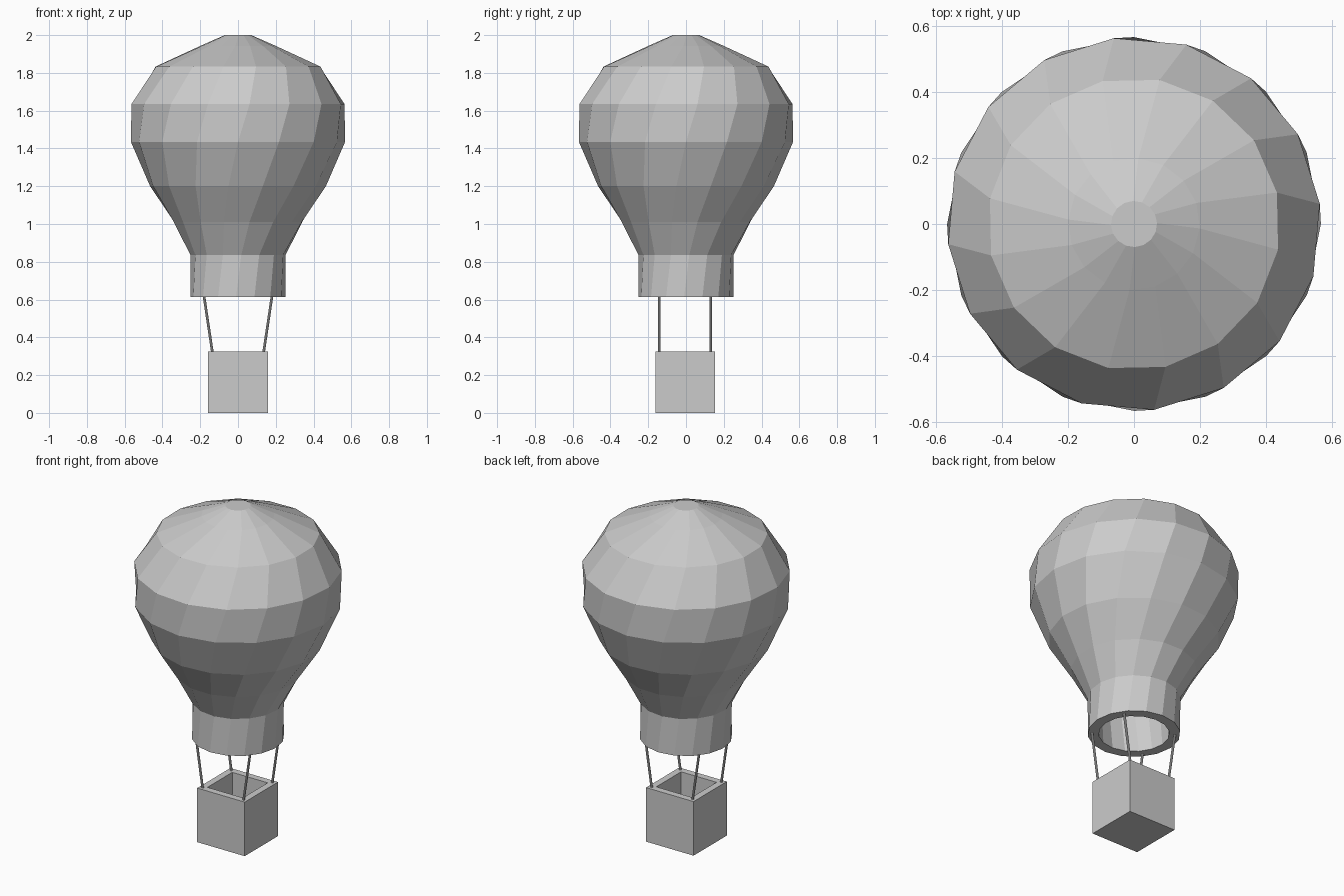
import bpy, bmesh
from math import radians, cos, sin
from mathutils import Vector

if "Cube" in bpy.data.objects:
    bpy.data.objects.remove(bpy.data.objects["Cube"])

SIDES = 16
TWIST = 6.2  # degrees of twist between neighbouring rings


def make_object(name, bm):
    bmesh.ops.recalc_face_normals(bm, faces=bm.faces)
    mesh = bpy.data.meshes.new(name)
    bm.to_mesh(mesh)
    bm.free()
    obj = bpy.data.objects.new(name, mesh)
    bpy.context.collection.objects.link(obj)
    return obj


def thicken(obj, thickness):
    mod = obj.modifiers.new("wall", "SOLIDIFY")
    mod.thickness = thickness
    mod.offset = -1
    mod.use_even_offset = True


# Envelope: twisted rings (radius, height) from mouth to crown, with wall thickness
profile = [(0.252, 0.613), (0.252, 0.835), (0.345, 1.01), (0.468, 1.20),
           (0.567, 1.435), (0.567, 1.635), (0.444, 1.833), (0.20, 1.943), (0.07, 2.0)]
bm = bmesh.new()
rings = []
for i, (r, z) in enumerate(profile):
    start = (i - 4) * TWIST
    angles = [radians(start + k * 360 / SIDES) for k in range(SIDES)]
    rings.append([bm.verts.new((r * cos(a), r * sin(a), z)) for a in angles])
for low, high in zip(rings, rings[1:]):
    for k in range(SIDES):
        n = (k + 1) % SIDES
        bm.faces.new((low[k], low[n], high[n], high[k]))
bm.faces.new(rings[-1])
# Outward normals so the wall grows inward
envelope = make_object("envelope", bm)
thicken(envelope, 0.058)

# Basket: open-topped box with thick walls
bm = bmesh.new()
bmesh.ops.create_cube(bm, size=1)
for v in bm.verts:
    v.co = (v.co.x * 0.315, v.co.y * 0.315 - 0.004, (v.co.z + 0.5) * 0.324)
top = max(bm.faces, key=lambda f: f.calc_center_median().z)
bmesh.ops.delete(bm, geom=[top], context="FACES_ONLY")
basket = make_object("basket", bm)
thicken(basket, 0.04)


# Ropes: four thin rods from basket rim to envelope mouth
def rope(name, a, b, radius=0.007):
    a, b = Vector(a), Vector(b)
    bm = bmesh.new()
    bmesh.ops.create_cone(bm, cap_ends=True, segments=8, radius1=radius,
                          radius2=radius, depth=(b - a).length)
    obj = make_object(name, bm)
    obj.location = (a + b) / 2
    obj.rotation_euler = (b - a).to_track_quat("Z", "Y").to_euler()


for sx, side in ((-1, "left"), (1, "right")):
    for sy, end in ((-1, "front"), (1, "back")):
        y = sy * 0.136 - 0.005
        rope(f"rope_{end}_{side}", (sx * 0.134, y, 0.31), (sx * 0.181, y, 0.625))
